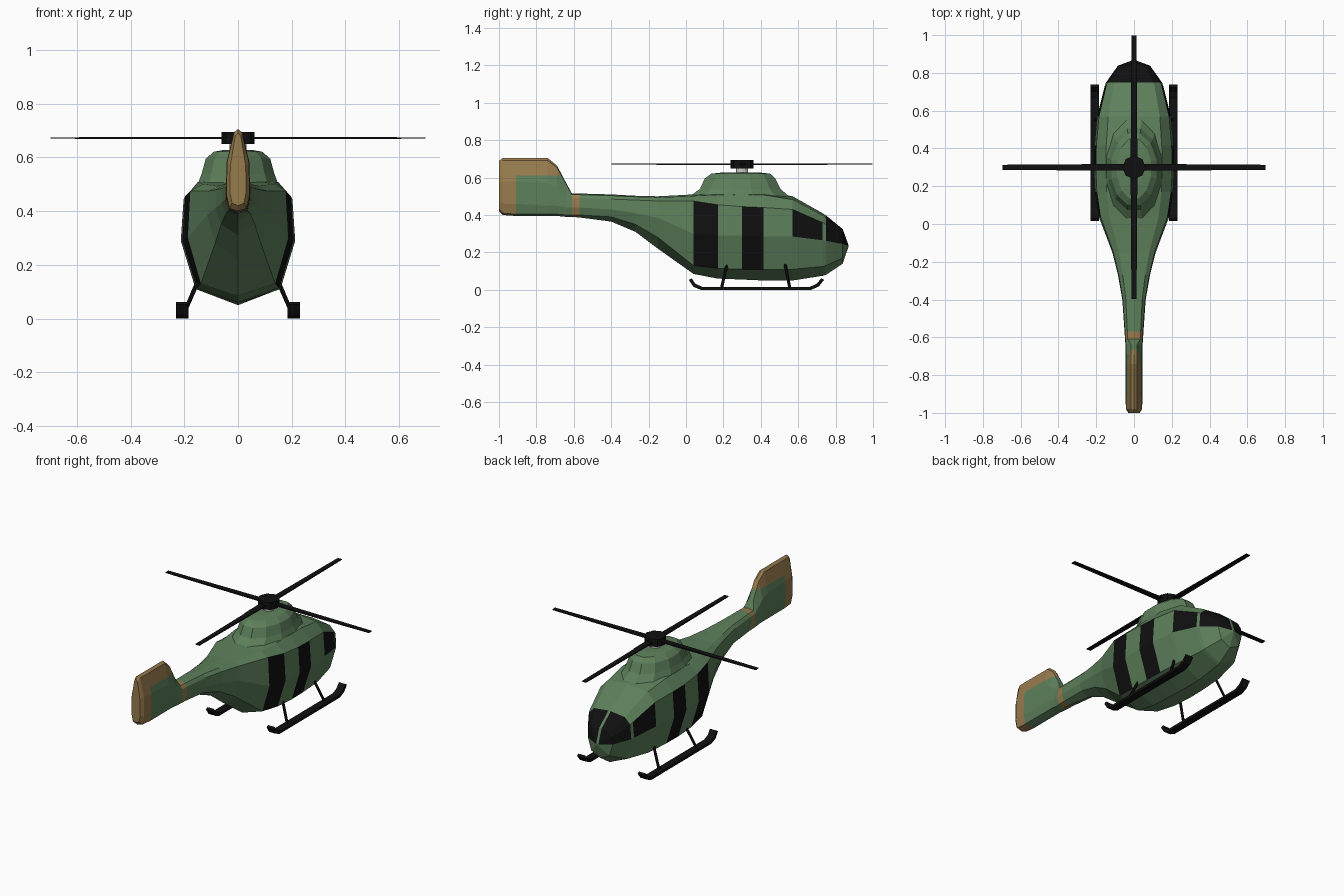
import bpy, bmesh, math
from mathutils import Vector

if "Cube" in bpy.data.objects:
    bpy.data.objects.remove(bpy.data.objects["Cube"])


def material(name, rgb):
    m = bpy.data.materials.new(name)
    m.diffuse_color = (*rgb, 1)
    m.use_nodes = True
    m.node_tree.nodes["Principled BSDF"].inputs["Base Color"].default_value = m.diffuse_color
    return m


GREEN = material("green_paint", (0.11, 0.215, 0.105))
BLACK = material("black", (0.005, 0.005, 0.005))
TAN = material("tan_paint", (0.31, 0.20, 0.075))


def finish(bm, name, *mats):
    bmesh.ops.recalc_face_normals(bm, faces=bm.faces[:])
    me = bpy.data.meshes.new(name)
    bm.to_mesh(me)
    bm.free()
    for m in mats:
        me.materials.append(m)
    ob = bpy.data.objects.new(name, me)
    bpy.context.collection.objects.link(ob)
    return ob


def bridge(bm, a, b):
    n = len(a)
    return [bm.faces.new((a[j], a[(j + 1) % n], b[(j + 1) % n], b[j])) for j in range(n)]


def cut(bm, faces, co, no):
    geom = set(faces)
    for f in faces:
        geom.update(f.verts)
        geom.update(f.edges)
    bmesh.ops.bisect_plane(bm, geom=list(geom), plane_co=co, plane_no=no)


# Fuselage sections: y, half width, z of keel, chine, waist, shoulder, roof
TAIL = [
    (-1.00, .030, .42, .43, .47, .57, .690),
    (-.98, .043, .40, .41, .46, .58, .705),
    (-.91, .045, .395, .405, .46, .58, .705),
    (-.74, .045, .395, .405, .45, .57, .705),
    (-.69, .045, .395, .405, .45, .55, .665),
    (-.64, .045, .39, .40, .44, .51, .570),
    (-.61, .048, .39, .40, .44, .49, .515),
    (-.57, .050, .387, .40, .44, .49, .515)]
CABIN = [
    (-.40, .062, .365, .39, .43, .485, .51),
    (-.27, .085, .31, .35, .41, .48, .503),
    (-.15, .115, .22, .28, .385, .475, .50),
    (.04, .187, .085, .13, .30, .475, .51),
    (.17, .207, .06, .115, .29, .455, .525),
    (.30, .213, .055, .11, .29, .445, .53),
    (.415, .210, .05, .11, .285, .44, .53),
    (.57, .195, .05, .11, .285, .43, .50),
    (.73, .155, .075, .125, .265, .36, .41),
    (.748, .149, .08, .13, .262, .35, .398),
    (.838, .085, .14, .17, .245, .29, .325)]

bm = bmesh.new()
rings = []
for y, w, zb, zc, zw, zs, zt in TAIL + CABIN:
    kx, kz = (.35, .9) if y < -.62 else (.7, .75)
    half = [(.74 * w, zc), (w, zw), (.95 * w, zs), (kx * w, zs + kz * (zt - zs))]
    pts = [(0, zb)] + half + [(0, zt)] + [(-x, z) for x, z in reversed(half)]
    rings.append((y, [bm.verts.new((x, y, z)) for x, z in pts]))

# Colour panels by strip: 0 keel .. 4 roof
screen = []
for (y0, a), (y1, b) in zip(rings, rings[1:]):
    for j, f in enumerate(bridge(bm, a, b)):
        m = min(j, 9 - j)
        door = y0 in (.04, .30) and m in (1, 2)
        side_window = y0 == .57 and m == 2
        if door or side_window or (y0 == .748 and m >= 2):
            f.material_index = 1
        if y0 == .748 and m == 4:
            screen.append(f)
        if y1 <= -.91 or y0 == -.61:
            f.material_index = 2
bm.faces.new(rings[0][1]).material_index = 2
nose = rings[-1][1]
tip = bm.verts.new((0, .87, .235))
for j in range(10):
    f = bm.faces.new((nose[j], nose[(j + 1) % 10], tip))
    if 2 <= j <= 7:
        f.material_index = 1
        if j in (4, 5):
            screen.append(f)

# Windscreen centre post and tan fin top
for s in (-1, 1):
    faces = [f for f in bm.faces if f.material_index == 1 and f.calc_center_median().y > .75
             and any(abs(v.co.x) < .01 for v in f.verts)
             and f.calc_center_median().x * s > 0]
    cut(bm, faces, (s * .008, 0, 0), (1, 0, 0))
for f in bm.faces:
    c = f.calc_center_median()
    if c.y > .75 and f.material_index == 1 and all(abs(v.co.x) < .0085 for v in f.verts):
        f.material_index = 0
cut(bm, [f for f in bm.faces if f.calc_center_median().y < -.62], (0, 0, .612), (0, 0, 1))
for f in bm.faces:
    c = f.calc_center_median()
    if c.y < -.62 and c.z > .612:
        f.material_index = 2
finish(bm, "fuselage", GREEN, BLACK, TAN)

# Engine cowling: stacked rings (half width, rear y, front y, z)
bm = bmesh.new()
prev = None
for rx, y0, y1, z in [(.15, .02, .55, .50), (.135, .075, .505, .54),
                      (.12, .10, .478, .595), (.09, .135, .45, .621), (.05, .2, .39, .628)]:
    ring = []
    for k in range(12):
        t = math.radians(30 * k + 15)
        ring.append(bm.verts.new((rx * math.cos(t) / math.cos(math.radians(15)),
                                  (y0 + y1) / 2 + (y1 - y0) / 2 * math.sin(t) / math.cos(math.radians(15)), z)))
    if prev:
        bridge(bm, prev, ring)
    else:
        bm.faces.new(ring)
    prev = ring
bm.faces.new(prev)
finish(bm, "engine_cowling", GREEN)


def rod(name, p, q, r, sides, mat=None):
    p, q = Vector(p), Vector(q)
    bpy.ops.mesh.primitive_cylinder_add(vertices=sides, radius=r, depth=(q - p).length, location=(p + q) / 2)
    ob = bpy.context.object
    ob.name = name
    ob.rotation_euler = (q - p).to_track_quat('Z', 'Y').to_euler()
    if mat:
        ob.data.materials.append(mat)
    return ob


# Rotor
rod("rotor_mast", (0, .3, .61), (0, .3, .66), .032, 12)
rod("rotor_hub", (0, .3, .65), (0, .3, .695), .062, 8, BLACK)
for k in range(4):
    bm = bmesh.new()
    bmesh.ops.create_cube(bm, size=1)
    for v in bm.verts:
        outer = v.co.x > 0
        v.co = (.697 if outer else .03, v.co.y * (.027 if outer else .036), v.co.z * (.005 if outer else .009))
    blade = finish(bm, f"rotor_blade_{k + 1}", BLACK)
    blade.location = (0, .3, .672)
    blade.rotation_euler = (0, 0, k * math.pi / 2)

# Skids and struts
LOWER = [(.015, .055), (.04, .018), (.08, .002), (.67, .002), (.71, .02), (.738, .055)]
UPPER = [(.03, .064), (.05, .034), (.088, .018), (.662, .018), (.698, .034), (.724, .064)]
for s, side in ((-1, "left"), (1, "right")):
    bm = bmesh.new()
    a, b = [[bm.verts.new((s * x, y, z - .002)) for y, z in LOWER + UPPER[::-1]] for x in (.185, .23)]
    bridge(bm, a, b)
    for r in (a, b):
        for i in range(5):
            bm.faces.new((r[i], r[i + 1], r[10 - i], r[11 - i]))
    finish(bm, f"{side}_skid", BLACK)
    rod(f"{side}_rear_strut", (s * .205, .19, .01), (s * .15, .22, .14), .008, 6, BLACK)
    rod(f"{side}_front_strut", (s * .205, .555, .01), (s * .15, .53, .135), .008, 6, BLACK)
